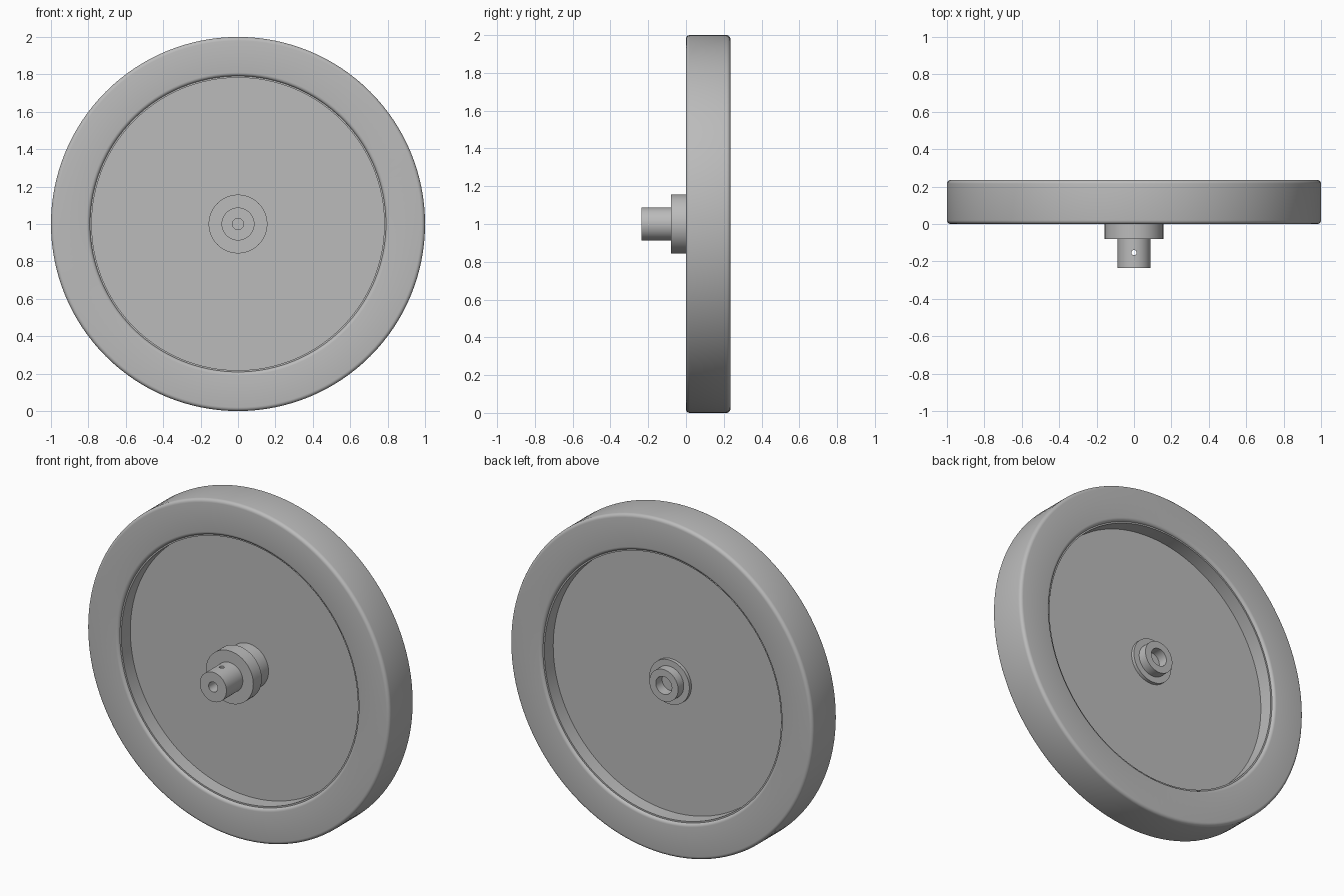
import bpy, math
from mathutils import Matrix

cube = bpy.data.objects.get("Cube")
if cube:
    bpy.data.objects.remove(cube, do_unlink=True)

grey = bpy.data.materials.new("plain grey")
grey.use_nodes = True
COLOUR = (0.5, 0.5, 0.5, 1)
grey.diffuse_color = COLOUR
grey.node_tree.nodes["Principled BSDF"].inputs["Base Color"].default_value = COLOUR


def corner(r, y, radius, start, steps=5):
    """Quarter-circle of profile points around (r, y)."""
    angles = [math.radians(start + 90 * i / steps) for i in range(steps + 1)]
    return [(r + radius * math.cos(a), y + radius * math.sin(a)) for a in angles]


def lathe(name, profile, segments=128, closed=False):
    """Spin a (radius, y) profile about the axle at z = 1."""
    verts, faces, rings = [], [], []
    for r, y in profile:
        count = 1 if r == 0 else segments
        rings.append([len(verts) + i for i in range(count)])
        for i in range(count):
            a = math.tau * i / segments
            verts.append((r * math.cos(a), y, 1 + r * math.sin(a)))
    pairs = list(zip(rings, rings[1:]))
    if closed:
        pairs.append((rings[-1], rings[0]))
    for a, b in pairs:
        for i in range(segments):
            j = (i + 1) % segments
            quad = [a[i % len(a)], a[j % len(a)], b[j % len(b)], b[i % len(b)]]
            faces.append(list(dict.fromkeys(quad)))
    mesh = bpy.data.meshes.new(name)
    mesh.from_pydata(verts, [], faces)
    obj = bpy.data.objects.new(name, mesh)
    bpy.context.collection.objects.link(obj)
    mesh.materials.append(grey)
    return obj


def finish(obj):
    """Outward normals and smooth shading with sharp edges."""
    bpy.ops.object.select_all(action="DESELECT")
    obj.select_set(True)
    bpy.context.view_layer.objects.active = obj
    bpy.ops.object.mode_set(mode="EDIT")
    bpy.ops.mesh.select_all(action="SELECT")
    bpy.ops.mesh.normals_make_consistent(inside=False)
    bpy.ops.object.mode_set(mode="OBJECT")
    bpy.ops.object.shade_smooth_by_angle(angle=math.radians(30))


# Tyre with rounded edges
BACK, F = 0.235, 0.02
tyre = lathe("tyre", corner(1 - F, BACK - F, F, 0) + corner(0.79 + F, BACK - F, F, 90)
             + corner(0.79 + F, F, F, 180) + corner(1 - F, F, F, 270), closed=True)

# Thin wheel rim and its central web
wheel = lathe("wheel_web", [(0, 0.1), (0.782, 0.1), (0.782, 0.015), (0.8, 0.015),
                            (0.8, 0.22), (0.782, 0.22), (0.782, 0.137), (0, 0.137)])

# Stepped hub with a blind bore at each end
hub = lathe("hub", [(0, -0.04), (0.03, -0.04), (0.03, -0.235), (0.088, -0.235),
                    (0.088, -0.08), (0.157, -0.08), (0.157, 0), (0.132, 0),
                    (0.132, 0.157), (0.095, 0.157), (0.095, 0.21), (0.053, 0.21),
                    (0.053, 0.15), (0, 0.15)], segments=64)

for part in (tyre, wheel, hub):
    finish(part)

# Set-screw hole across the shaft
bpy.ops.mesh.primitive_cylinder_add(vertices=24, radius=0.014, depth=0.4,
                                    location=(0, -0.153, 1))
cutter = bpy.context.object
cutter.name = "set_screw_cutter"
cutter.data.materials.append(grey)
cutter.hide_render = True
cutter.display_type = "WIRE"
cut = hub.modifiers.new("set_screw_hole", "BOOLEAN")
cut.object = cutter
cut.operation = "DIFFERENCE"
cut.solver = "EXACT"
bpy.context.view_layer.objects.active = hub
bpy.ops.object.modifier_apply(modifier=cut.name)
bpy.data.objects.remove(cutter, do_unlink=True)
finish(hub)
